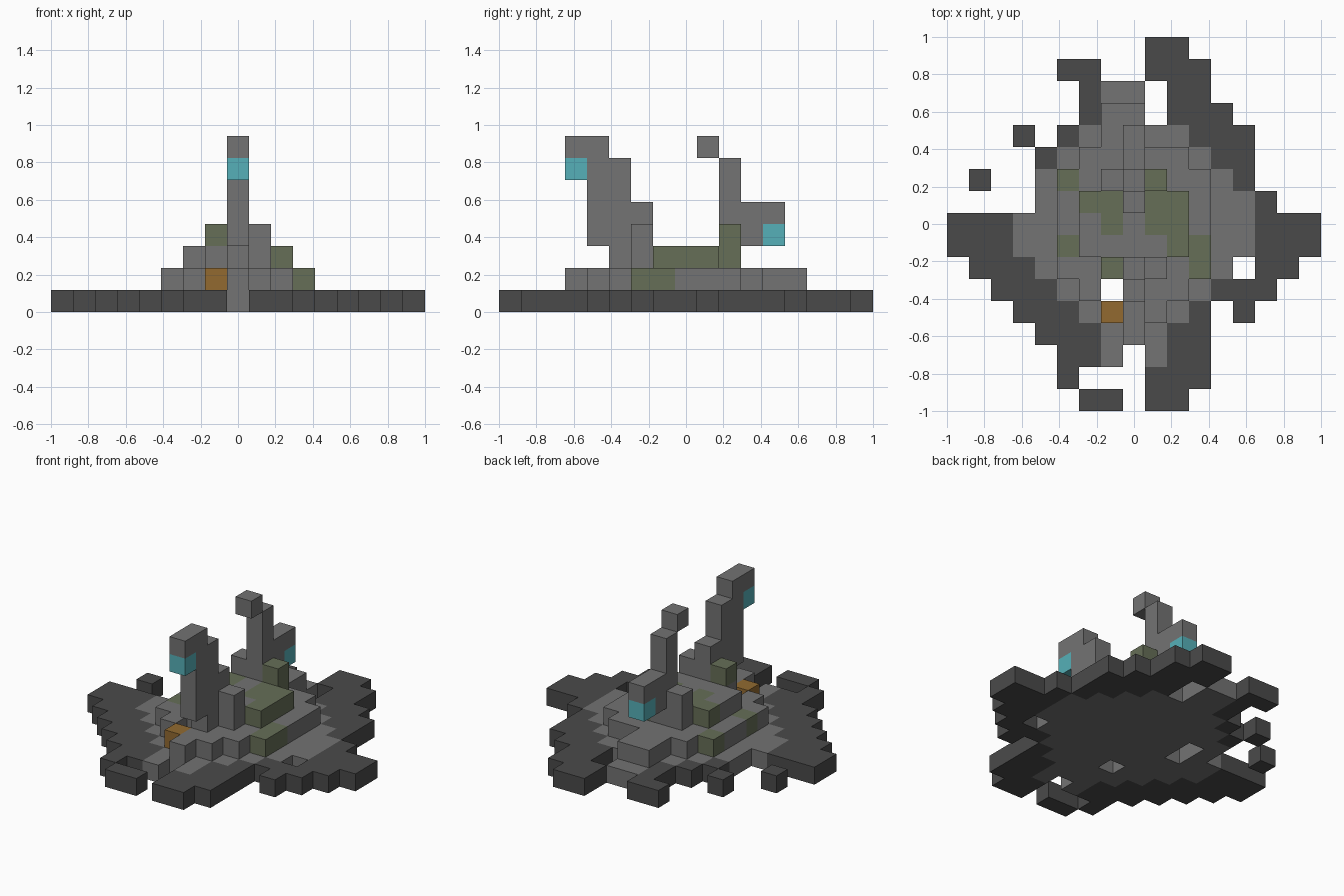
import bpy
import bmesh

if "Cube" in bpy.data.objects:
    bpy.data.objects.remove(bpy.data.objects["Cube"], do_unlink=True)

UNIT = 2 / 17      # edge of one block
MID = 8            # middle block of the grid


def linear(v):
    v /= 255
    return v / 12.92 if v <= 0.04045 else ((v + 0.055) / 1.055) ** 2.4


def material(name, rgb):
    colour = [linear(v) for v in rgb] + [1]
    mat = bpy.data.materials.new(name)
    mat.use_nodes = True
    mat.diffuse_color = colour
    shader = next(n for n in mat.node_tree.nodes if n.type == 'BSDF_PRINCIPLED')
    shader.inputs["Base Color"].default_value = colour
    shader.inputs["Roughness"].default_value = 0.9
    return mat


MATERIALS = {
    "d": material("dark_rock", (74, 74, 74)),
    "g": material("grey_stone", (115, 115, 115)),
    "m": material("mossy_stone", (102, 110, 87)),
    "o": material("rusty_orange", (146, 106, 48)),
    "c": material("glowing_cyan", (86, 176, 184)),
}
KEYS = list(MATERIALS)


def floor_plan(rows, left, back, level):
    """Blocks of one level, rows running from back to front."""
    return {(left + i, back - r, level): k
            for r, row in enumerate(rows) for i, k in enumerate(row) if k != "."}


def side_profile(rows, front, top):
    """Blocks of the middle slice, rows running from top to bottom."""
    return {(MID, front + j, top - r): k
            for r, row in enumerate(rows) for j, k in enumerate(row) if k != "."}


# Ragged ground slab with the round stone floor
ground = floor_plan([
    ".........dd......",
    ".....dd..ddd.....",
    "......dgg.dd.....",
    "......dgg.ddd....",
    "...d.dgggggddd...",
    "....dgggggggdd...",
    ".d..gggggggggd...",
    "....g.ggggggggd..",
    "dddgg.ggggggggddd",
    "dddgggggggggggddd",
    ".dddggggggggg.dd.",
    "..dddgg.ggggddd..",
    "...dddgggggd.d...",
    "....dddgggdd.....",
    ".....ddg.gdd.....",
    ".....d...ddd.....",
    "......dd.dd......"], 0, 16, 0)

# Lower terrace
lower_terrace = floor_plan([
    "..gg...",
    "..gg...",
    ".ggggg.",
    "mgggggg",
    "ggggggg",
    "ggggggg",
    "mgggggm",
    "ggggggm",
    ".g.ggg.",
    "..ogg..",
    "...g..."], 5, 13, 1)

# Upper terrace
upper_terrace = floor_plan([
    ".ggm.",
    "mmgmm",
    "gmgmm",
    "ggggm",
    ".ggg.",
    "..g.."], 6, 10, 2)

# Short posts beside the pillars
corner_posts = floor_plan(["g.m", "...", "...", "...", "m.g"], 7, 10, 3)

# Two bent pillars with glowing blocks
pillars = side_profile([
    "gg....g",
    "cgg....g",
    ".gg....g",
    ".ggg...ggg",
    ".ggg...ggc"], 3, 7)

PARTS = {"ground": ground, "lower_terrace": lower_terrace,
         "upper_terrace": upper_terrace, "corner_posts": corner_posts,
         "pillars": pillars}
FILLED = set().union(*PARTS.values())


def build(name, blocks):
    """Outer skin of the blocks, without faces hidden between neighbours."""
    bm = bmesh.new()
    for cell, key in blocks.items():
        for axis in range(3):
            for side in (0, 1):
                near = list(cell)
                near[axis] += 2 * side - 1
                if tuple(near) in FILLED:
                    continue
                loop = []
                for a, b in ((0, 0), (1, 0), (1, 1), (0, 1)):
                    p = list(cell)
                    p[axis] += side
                    p[(axis + 1) % 3] += a
                    p[(axis + 2) % 3] += b
                    loop.append(bm.verts.new(((p[0] - MID - 0.5) * UNIT,
                                              (p[1] - MID - 0.5) * UNIT,
                                              p[2] * UNIT)))
                face = bm.faces.new(loop if side else loop[::-1])
                face.material_index = KEYS.index(key)
    bmesh.ops.remove_doubles(bm, verts=bm.verts[:], dist=UNIT / 100)
    mesh = bpy.data.meshes.new(name)
    bm.to_mesh(mesh)
    bm.free()
    for mat in MATERIALS.values():
        mesh.materials.append(mat)
    bpy.context.collection.objects.link(bpy.data.objects.new(name, mesh))


for part_name, part_blocks in PARTS.items():
    build(part_name, part_blocks)
